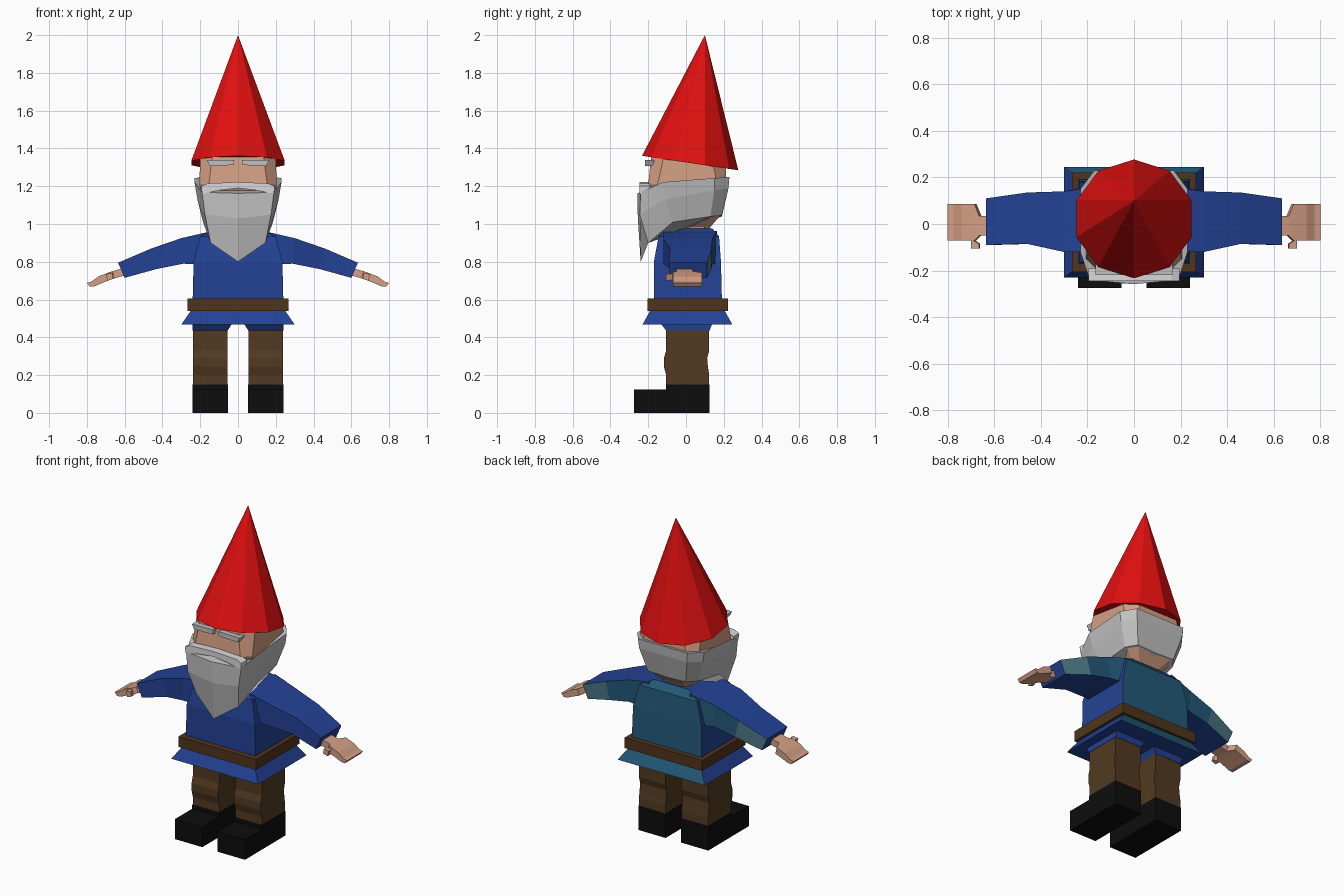
import bpy, bmesh, math
from mathutils import Vector

if "Cube" in bpy.data.objects:
    bpy.data.objects.remove(bpy.data.objects["Cube"])


def material(name, r, g, b):
    m = bpy.data.materials.new(name)
    m.diffuse_color = (r, g, b, 1)
    m.use_nodes = True
    m.node_tree.nodes["Principled BSDF"].inputs["Base Color"].default_value = m.diffuse_color
    return m


RED = material("red", 0.75, 0.005, 0.005)
BLUE = material("blue", 0.017, 0.055, 0.30)
TEAL = material("teal", 0.017, 0.10, 0.19)
PALE_TEAL = material("pale teal", 0.08, 0.20, 0.25)
SKIN = material("skin", 0.66, 0.35, 0.23)
GREY = material("beard grey", 0.53, 0.53, 0.53)
WHITE = material("moustache white", 0.70, 0.70, 0.72)
BELT = material("belt brown", 0.08, 0.036, 0.012)
TROUSER = material("trouser brown", 0.085, 0.042, 0.015)
BLACK = material("black", 0.004, 0.004, 0.004)


def loft(name, rings, mats, rule=None, flip=False):
    """Join closed rings of points with quads and cap both ends."""
    bm = bmesh.new()
    vs = [[bm.verts.new((-p[0] if flip else p[0], p[1], p[2])) for p in r] for r in rings]
    for a, b in zip(vs, vs[1:]):
        n = len(a)
        for i in range(n):
            j = (i + 1) % n
            bm.faces.new((a[i], a[j], b[j], b[i]))
    bm.faces.new(vs[0])
    bm.faces.new(vs[-1])
    bmesh.ops.remove_doubles(bm, verts=bm.verts, dist=1e-5)
    bmesh.ops.recalc_face_normals(bm, faces=bm.faces)
    bm.normal_update()
    if rule:
        for f in bm.faces:
            f.material_index = rule(f.normal, f.calc_center_median())
    me = bpy.data.meshes.new(name)
    bm.to_mesh(me)
    bm.free()
    for m in mats:
        me.materials.append(m)
    ob = bpy.data.objects.new(name, me)
    bpy.context.collection.objects.link(ob)
    return ob


def rect(z, x0, x1, y0, y1):
    return [(x0, y0, z), (x1, y0, z), (x1, y1, z), (x0, y1, z)]


def octagon(z, w, y0, y1, c, tilt=0.0):
    pts = [(-w + c, y0), (w - c, y0), (w, y0 + c), (w, y1 - c),
           (w - c, y1), (-w + c, y1), (-w, y1 - c), (-w, y0 + c)]
    return [(x, y, z + tilt * y) for x, y in pts]


def section(xt, zt, xb, zb, y0, y1):
    """Arm or hand cross-section, standing across x."""
    return [(xb, y0, zb), (xb, y1, zb), (xt, y1, zt), (xt, y0, zt)]


def prism(name, outline, y0, y1, mat, flip=False):
    return loft(name, [[(x, y, z) for x, z in outline] for y in (y0, y1)], [mat], flip=flip)


# Pointed hat, leaning rim
rim = []
for k in range(10):
    a = math.pi / 2 + k * math.tau / 10
    y = 0.022 + 0.255 * math.sin(a)
    rim.append((0.26 * math.cos(a), y, 1.326 - 0.15 * y))
bm = bmesh.new()
base = [bm.verts.new(p) for p in rim]
apex = bm.verts.new((0, 0.1, 2.0))
for k in range(10):
    bm.faces.new((base[k], base[(k + 1) % 10], apex))
bm.faces.new(base)
bmesh.ops.recalc_face_normals(bm, faces=bm.faces)
me = bpy.data.meshes.new("hat")
bm.to_mesh(me)
bm.free()
me.materials.append(RED)
bpy.context.collection.objects.link(bpy.data.objects.new("hat", me))

# Head and neck
loft("head", [octagon(0.94, 0.09, -0.05, 0.11, 0.03),
              octagon(0.985, 0.10, -0.06, 0.13, 0.03),
              octagon(1.05, 0.17, -0.13, 0.185, 0.05),
              octagon(1.21, 0.205, -0.20, 0.215, 0.05),
              octagon(1.328, 0.20, -0.185, 0.21, 0.065, -0.15)], [SKIN])

# Beard wrapping round the head, half columns (top, middle, bottom)
columns = [[(0, .23, 1.25), (0, .225, 1.19), (0, .19, 1.04)],
           [(.17, .23, 1.25), (.165, .225, 1.19), (.13, .19, 1.045)],
           [(.23, .15, 1.243), (.222, .15, 1.18), (.175, .13, 1.04)],
           [(.23, -.12, 1.222), (.215, -.11, 1.13), (.185, -.07, 1.01)],
           [(.19, -.24, 1.168), (.175, -.245, 1.05), (.145, -.20, .90)],
           [(0, -.258, 1.162), (0, -.255, 1.03), (0, -.24, .80)]]
rings = []
for lev in range(3):
    half = [c[lev] for c in columns]
    rings.append(half + [(-x, y, z) for x, y, z in half[-2:0:-1]])
loft("beard", rings, [GREY])

# Torso with flared skirt; back faces are teal
loft("tunic", [rect(z, -w, w, y0, y1) for z, w, y0, y1 in (
    (.468, .30, -.23, .245), (.54, .25, -.19, .205), (.60, .24, -.17, .19),
    (.80, .235, -.17, .185), (.935, .20, -.145, .175), (.975, .12, -.10, .14))],
    [BLUE, TEAL], lambda n, c: 1 if n.y > 0.5 else 0)
loft("belt", [rect(z, -.267, .267, -.205, .222) for z in (.54, .605)], [BELT])


def sleeve_rule(n, c):
    if n.y < 0.5:
        return 0
    return 2 if abs(c.x) > 0.5 else 1


for side, flip in (("right", False), ("left", True)):
    # Moustache half and eyebrow
    prism(side + "_moustache", [(0, 1.222), (.16, 1.215), (.195, 1.20), (.19, 1.16),
                                (.10, 1.178), (0, 1.19)], -.245, -.19, WHITE, flip)
    prism(side + "_eyebrow", [(.02, 1.312), (.15, 1.308), (.165, 1.338), (.02, 1.34)],
          -.218, -.17, GREY, flip)
    # Sleeve
    loft(side + "_sleeve", [section(.14, .962, .18, .785, -.12, .165),
                            section(.30, .925, .29, .79, -.12, .14),
                            section(.46, .87, .43, .762, -.085, .135),
                            section(.635, .795, .60, .715, -.09, .11)],
         [BLUE, TEAL, PALE_TEAL], sleeve_rule, flip)
    # Hand and thumb
    loft(side + "_hand", [section(.60, .768, .59, .73, -.05, .035),
                          section(.665, .75, .655, .712, -.05, .035),
                          section(.685, .743, .675, .705, -.07, .085),
                          section(.74, .722, .725, .685, -.07, .085),
                          section(.775, .695, .76, .67, -.07, .085),
                          section(.80, .688, .785, .668, -.07, .085)], [SKIN], flip=flip)
    loft(side + "_thumb", [section(.69, .738, .68, .705, -.065, -.03),
                           section(.70, .735, .69, .70, -.105, -.065),
                           section(.665, .74, .66, .71, -.105, -.085)], [SKIN], flip=flip)
    # Hip
    loft(side + "_hip", [rect(.435, .055, .24, -.105, .125),
                         rect(.475, .03, .242, -.135, .14)], [BLUE], flip=flip)
    # Trouser leg with slight knee bend
    loft(side + "_trouser_leg", [rect(z, .055, .238, y0, y1) for z, y0, y1 in (
        (.14, -.105, .123), (.20, -.105, .123), (.245, -.117, .116), (.29, -.117, .112),
        (.33, -.105, .123), (.44, -.105, .123))], [TROUSER], flip=flip)
    # Boot, drawn as a side outline pushed across x
    outline = [(-.275, 0), (.125, 0), (.125, .15), (-.107, .15), (-.107, .125), (-.275, .125)]
    loft(side + "_boot", [[(x, y, z) for y, z in outline] for x in (.053, .241)],
         [BLACK], flip=flip)
